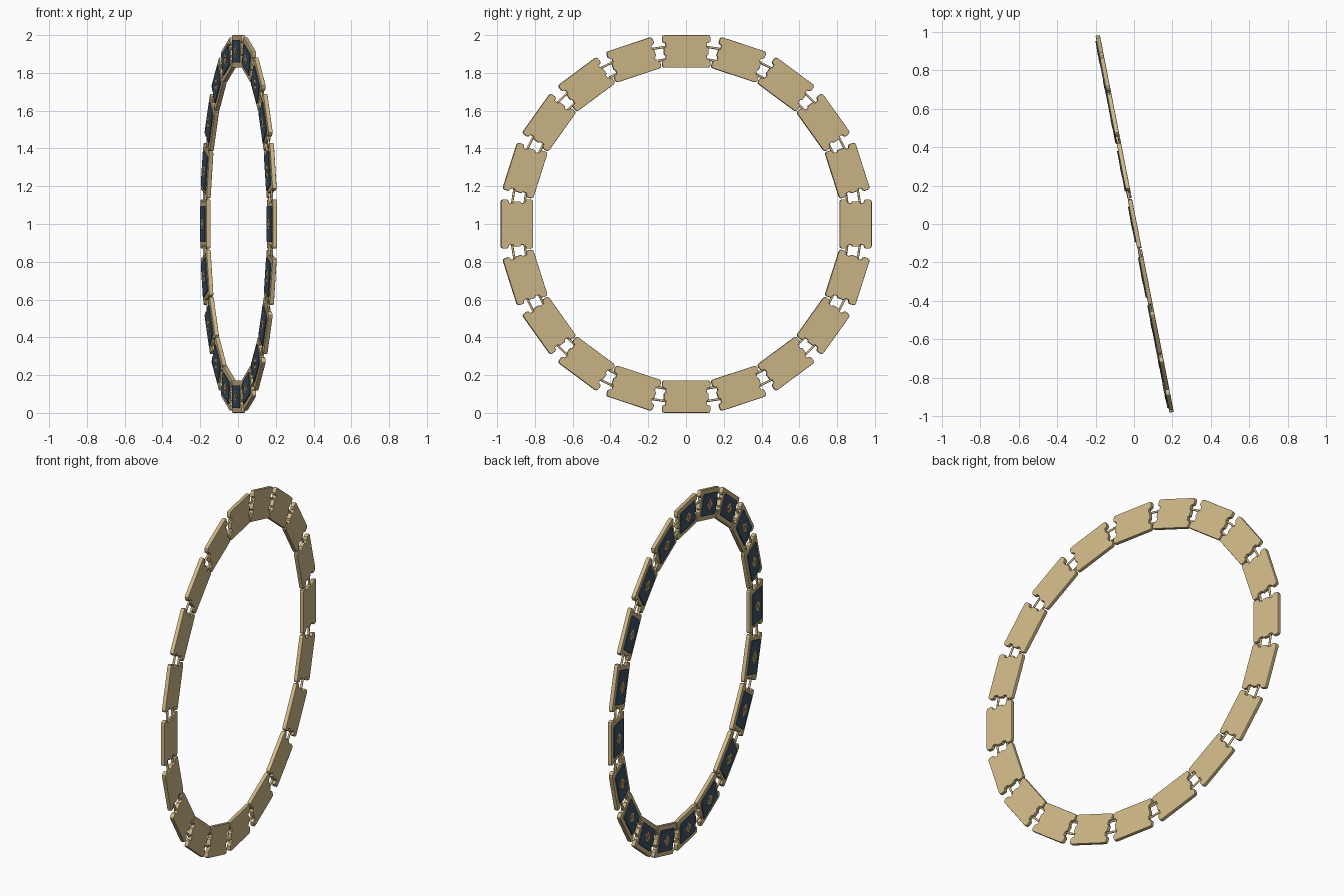
import bpy, bmesh
from math import radians, cos, sin, pi
from mathutils import Matrix

cube = bpy.data.objects.get("Cube")
if cube:
    bpy.data.objects.remove(cube, do_unlink=True)

COUNT = 20
STEP = 2 * pi / COUNT
MID_R = 0.914          # radius at the middle of a link
TURN = radians(11.1)   # turn of the bracelet about the vertical


def material(name, color):
    m = bpy.data.materials.new(name)
    m.use_nodes = True
    m.diffuse_color = (*color, 1)
    m.node_tree.nodes["Principled BSDF"].inputs["Base Color"].default_value = (*color, 1)
    return m


tan = material("tan gold", (0.64, 0.49, 0.25))
slate = material("dark slate", (0.05, 0.085, 0.125))
copper = material("copper", (0.38, 0.17, 0.04))


def slab(name, outline, z0, z1, bevel, mat):
    """Extrude an outline from z0 to z1 and soften its two rims."""
    bm = bmesh.new()
    base = bm.faces.new([bm.verts.new((x, y, z0)) for x, y in outline])
    grown = bmesh.ops.extrude_face_region(bm, geom=[base])["geom"]
    for v in grown:
        if isinstance(v, bmesh.types.BMVert):
            v.co.z = z1
    bmesh.ops.recalc_face_normals(bm, faces=bm.faces)
    rims = [e for e in bm.edges if abs(e.verts[0].co.z - e.verts[1].co.z) < 1e-6]
    bmesh.ops.bevel(bm, geom=rims, offset=bevel, segments=2, profile=0.5, affect='EDGES')
    mesh = bpy.data.meshes.new(name)
    bm.to_mesh(mesh)
    bm.free()
    mesh.materials.append(mat)
    return mesh


def rod(name, radius, length, mat):
    bm = bmesh.new()
    bmesh.ops.create_cone(bm, cap_ends=True, segments=12, radius1=radius, radius2=radius,
                          depth=length, matrix=Matrix.Rotation(pi / 2, 4, 'Y'))
    for f in bm.faces:
        f.smooth = len(f.verts) == 4
    mesh = bpy.data.meshes.new(name)
    bm.to_mesh(mesh)
    bm.free()
    mesh.materials.append(mat)
    return mesh


def mirrored(quarter):
    """Complete a quarter outline (top right, running down) on all four sides."""
    right = quarter + [(x, -y) for x, y in reversed(quarter)]
    return right + [(-x, y) for x, y in reversed(right)]


# Link body: rounded corners, with two hinge notches in each end
link = slab("link", mirrored([(0.116, 0.086), (0.126, 0.083), (0.13, 0.074), (0.13, 0.054),
                              (0.124, 0.047), (0.112, 0.043), (0.110, 0.024),
                              (0.120, 0.016)]), -0.015, 0.008, 0.004, tan)
# Dark panel, diamond and stud on the decorated side
panel = slab("panel", mirrored([(0.088, 0.060), (0.095, 0.053)]), 0.006, 0.014, 0.002, slate)
diamond = slab("diamond", [(0.036, 0), (0, 0.03), (-0.036, 0), (0, -0.03)],
               0.013, 0.0148, 0.0005, tan)
stud = slab("stud", [(0.016 * cos(i * pi / 4), 0.016 * sin(i * pi / 4)) for i in range(8)],
            0.014, 0.0156, 0.0005, copper)
pin = rod("hinge_pin", 0.006, 0.09, tan)

# Ring frame: local x along the ring, y outward, z toward the decorated side
c, s = cos(TURN), sin(TURN)
frame = Matrix(((s, 0, -c, 0), (-c, 0, -s, 0), (0, 1, 0, 1), (0, 0, 0, 1)))


def place(mesh, index, angle, radius):
    ob = bpy.data.objects.new(f"{mesh.name}_{index}", mesh)
    ob.matrix_world = frame @ Matrix.Rotation(angle, 4, 'Z') @ Matrix.Translation((0, radius, 0))
    bpy.context.scene.collection.objects.link(ob)


for k in range(COUNT):
    for mesh in (link, panel, diamond, stud):
        place(mesh, k, k * STEP, MID_R)
    for side, offset in enumerate((-0.033, 0.033)):
        place(pin, 2 * k + side, (k + 0.5) * STEP, MID_R * cos(STEP / 2) + offset + 0.008)
